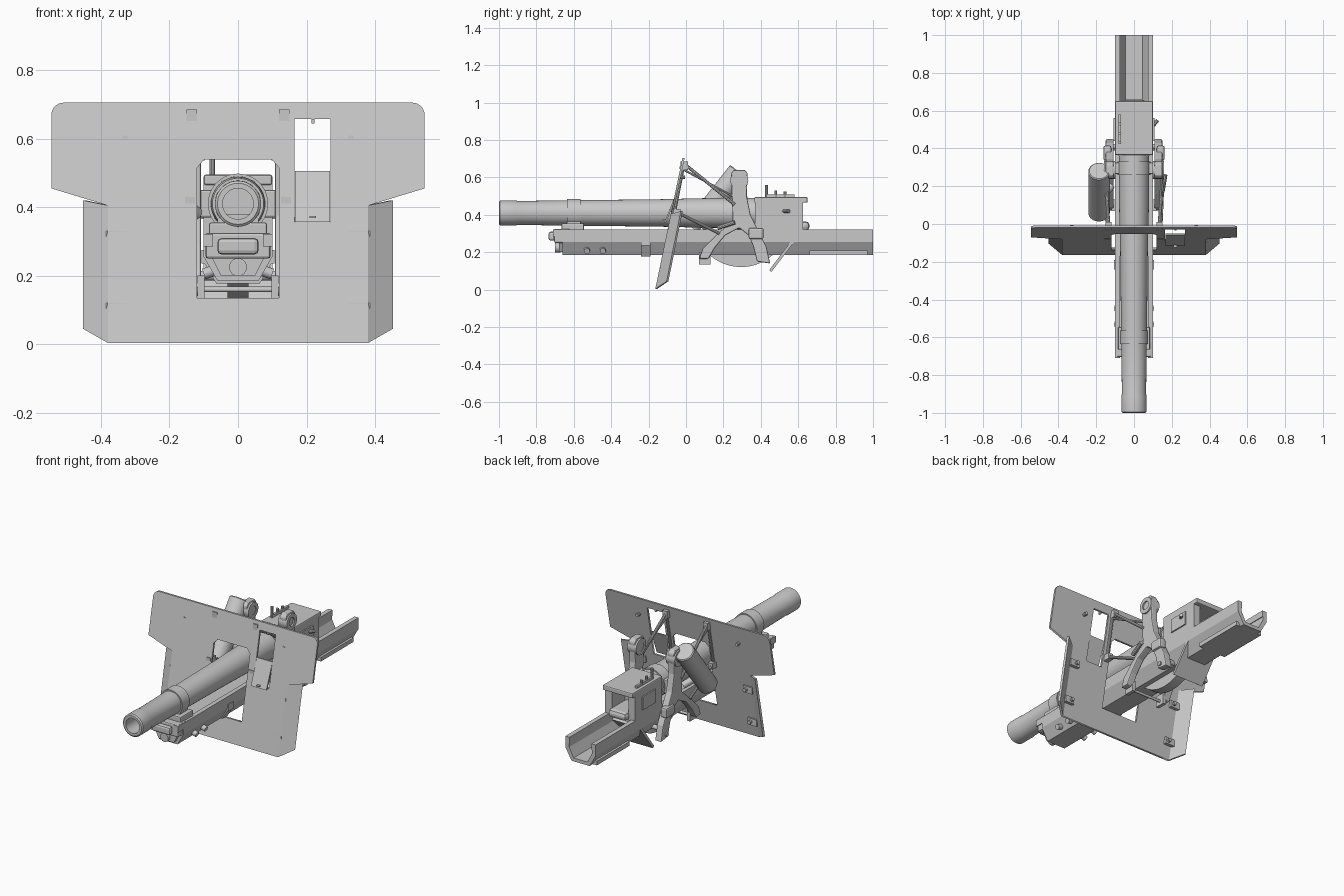
import bpy, bmesh, math
from mathutils import Vector

steel = bpy.data.materials.new("painted_grey_steel")
steel.diffuse_color = (0.58, 0.58, 0.58, 1)


def finish(name, bm, bevel=0, smooth=False):
    bmesh.ops.recalc_face_normals(bm, faces=bm.faces[:])
    me = bpy.data.meshes.new(name)
    bm.to_mesh(me)
    bm.free()
    me.materials.append(steel)
    ob = bpy.data.objects.new(name, me)
    bpy.context.collection.objects.link(ob)
    if bevel:
        m = ob.modifiers.new("bevel", 'BEVEL')
        m.width, m.segments = bevel, 2
    if smooth:
        bpy.ops.object.select_all(action='DESELECT')
        ob.select_set(True)
        bpy.context.view_layer.objects.active = ob
        bpy.ops.object.shade_smooth_by_angle(angle=math.radians(35))
    return ob


def prism(name, pts, axis, a, b, bevel=0):
    """Extrude a profile: axis 'x' takes (y, z) points, axis 'y' takes (x, z) points."""
    put = {'x': lambda p, t: (t, p[0], p[1]), 'y': lambda p, t: (p[0], t, p[1])}[axis]
    bm = bmesh.new()
    lo = [bm.verts.new(put(p, a)) for p in pts]
    hi = [bm.verts.new(put(p, b)) for p in pts]
    bm.faces.new(lo)
    bm.faces.new(hi)
    for i in range(len(pts)):
        j = (i + 1) % len(pts)
        bm.faces.new((lo[i], lo[j], hi[j], hi[i]))
    return finish(name, bm, bevel)


def box(name, x0, x1, y0, y1, z0, z1, bevel=0):
    return prism(name, [(x0, z0), (x1, z0), (x1, z1), (x0, z1)], 'y', y0, y1, bevel)


def lathe(name, prof, start, direction, n=40):
    """Spin a closed (radius, distance) profile about an axis."""
    rot = Vector(direction).to_track_quat('Z', 'Y')
    bm = bmesh.new()
    rings = []
    for k in range(n):
        t = math.tau * k / n
        rings.append([bm.verts.new(Vector(start) + rot @ Vector((r * math.cos(t), r * math.sin(t), d)))
                      for r, d in prof])
    for k in range(n):
        a, b = rings[k], rings[(k + 1) % n]
        for i in range(len(prof)):
            j = (i + 1) % len(prof)
            bm.faces.new((a[i], a[j], b[j], b[i]))
    bmesh.ops.remove_doubles(bm, verts=bm.verts[:], dist=1e-5)
    return finish(name, bm, smooth=True)


def rod(name, p, q, r, n=16):
    d = Vector(q) - Vector(p)
    return lathe(name, [(0, 0), (r, 0), (r, d.length), (0, d.length)], p, d, n)


# Barrel with bore, front collar and trunnion collar
AX = 0.41
lathe("barrel", [(0.045, 0), (0.06, 0), (0.067, 0.006), (0.067, 0.09), (0.064, 0.10), (0.068, 0.4),
                 (0.073, 0.85), (0.079, 1.1), (0.081, 1.4), (0, 1.4), (0, 0.6), (0.045, 0.6)],
      (0, -1, AX), (0, 1, 0), 48)
lathe("front_collar", [(0.06, 0), (0.075, 0), (0.075, 0.07), (0.06, 0.07)], (0, -0.635, AX), (0, 1, 0))
lathe("rear_collar", [(0.07, 0), (0.088, 0), (0.088, 0.07), (0.07, 0.07)], (0, 0.26, AX), (0, 1, 0))
box("collar_foot", -0.06, 0.06, -0.635, -0.565, 0.32, 0.38)
box("collar_base", -0.085, 0.085, -0.665, -0.545, 0.315, 0.355, 0.006)

# Cradle trough with open rear, and its filled front
prism("cradle_trough", [(0.1, 0.29), (0.1, 0.255), (0.06, 0.185), (-0.06, 0.185), (-0.1, 0.255), (-0.1, 0.29),
                        (-0.078, 0.29), (-0.075, 0.262), (-0.046, 0.205), (0.046, 0.205), (0.075, 0.262),
                        (0.078, 0.29)], 'y', -0.66, 1.0)
prism("cradle_core", [(0.08, 0.3), (0.08, 0.26), (0.05, 0.2), (-0.05, 0.2), (-0.08, 0.26), (-0.08, 0.3)],
      'y', -0.68, 0.4)
box("cradle_front_block", -0.095, 0.095, -0.705, -0.62, 0.25, 0.325, 0.008)
box("recoil_plug_plate", -0.06, 0.06, -0.735, -0.70, 0.262, 0.31, 0.012)
rod("recoil_rod_end", (0, -0.70, 0.225), (0, -0.67, 0.225), 0.026, 24)
for s in (-1, 1):
    x0, x1 = sorted((s * 0.073, s * 0.1))
    box("cradle_rail", x0, x1, -0.71, 1.0, 0.285, 0.322)
    x0, x1 = sorted((s * 0.09, s * 0.106))
    box("cradle_band_side", x0, x1, -0.24, -0.19, 0.235, 0.275)
    for y in (-0.53, -0.445):
        rod("cradle_lug", (s * 0.07, y, 0.215), (s * 0.1, y, 0.205), 0.016, 12)
    box("keeper_plate", *sorted((s * 0.06, s * 0.088)), 0.66, 0.97, 0.185, 0.21)
prism("cradle_band", [(0.106, 0.25), (0.064, 0.178), (-0.064, 0.178), (-0.106, 0.25)], 'y', -0.24, -0.19)

# Breech housing, hollow toward the rear
for s in (-1, 1):
    box("breech_cheek", *sorted((s * 0.055, s * 0.1)), 0.37, 0.625, 0.315, 0.475)
    box("breech_side_plate", *sorted((s * 0.1, s * 0.108)), 0.44, 0.56, 0.365, 0.445)
box("breech_block", -0.06, 0.06, 0.37, 0.5, 0.315, 0.475)
box("breech_tray", -0.06, 0.06, 0.48, 0.66, 0.315, 0.365, 0.02)
box("breech_top_plate", -0.1, 0.1, 0.365, 0.65, 0.465, 0.495, 0.006)
box("top_rail", -0.082, -0.068, 0.43, 0.58, 0.495, 0.51)
for y, h in ((0.43, 0.56), (0.48, 0.53), (0.53, 0.525)):
    rod("top_lever", (-0.075, y, 0.49), (-0.075, y, h), 0.008, 10)
rod("breech_handle", (0.1, 0.52, 0.42), (0.125, 0.55, 0.42), 0.01, 10)

# Top carriage arms, trunnions and braces, mirrored
arm = [(0.07, 0.165), (0.12, 0.165), (0.155, 0.225), (0.21, 0.29), (0.285, 0.33), (0.335, 0.29), (0.36, 0.23),
       (0.38, 0.15), (0.45, 0.14), (0.43, 0.23), (0.385, 0.32), (0.345, 0.40), (0.325, 0.50), (0.33, 0.62),
       (0.315, 0.64), (0.255, 0.64), (0.24, 0.62), (0.245, 0.50), (0.25, 0.37), (0.16, 0.29), (0.09, 0.22)]
for s in (-1, 1):
    prism("carriage_arm", arm, 'x', *sorted((s * 0.108, s * 0.15)), bevel=0.006)
    lathe("trunnion_bearing", [(0.025, 0), (0.048, 0), (0.048, 0.06), (0.025, 0.06)],
          (s * 0.098, 0.285, 0.585), (s, 0, 0), 24)
    rod("trunnion_pin", (s * 0.1, 0.285, 0.585), (s * 0.15, 0.285, 0.585), 0.026, 20)
    box("collar_ear", *sorted((s * 0.07, s * 0.13)), 0.265, 0.325, 0.37, 0.45, 0.006)
    box("arm_flange", *sorted((s * 0.12, s * 0.162)), 0.335, 0.415, 0.27, 0.33, 0.01)
    box("foot_pad", *sorted((s * 0.098, s * 0.118)), 0.07, 0.13, 0.135, 0.2)
    rod("foot_bolt", (s * 0.1, 0.4, 0.17), (s * 0.158, 0.4, 0.17), 0.012, 10)
    # shield stays
    rod("upper_stay", (s * 0.135, 0.0, 0.665), (s * 0.15, 0.26, 0.455), 0.009, 10)
    rod("inner_stay", (s * 0.135, -0.01, 0.64), (s * 0.145, 0.25, 0.50), 0.006, 10)
    rod("lower_stay", (s * 0.14, -0.06, 0.42), (s * 0.15, 0.18, 0.30), 0.009, 10)
    rod("post_stay", (s * 0.14, -0.015, 0.65), (s * 0.14, -0.06, 0.42), 0.008, 10)
    box("stay_ear", *sorted((s * 0.12, s * 0.15)), -0.03, 0.01, 0.64, 0.685)
    box("lower_stay_ear", *sorted((s * 0.125, s * 0.155)), -0.08, -0.03, 0.395, 0.43)
rod("foot_crossbar", (-0.115, 0.1, 0.16), (0.115, 0.1, 0.16), 0.008, 12)

# Elevating arc, its pinion and the sloped rear guard
arc = [(0.295 + 0.254 * math.sin(t), 0.375 - 0.254 * math.cos(t))
       for t in (math.radians(-46 + 92 * i / 20) for i in range(21))]
prism("elevating_arc", arc, 'x', -0.03, 0.03)
rod("elevating_shaft", (-0.12, 0.41, 0.2), (0.12, 0.41, 0.2), 0.014, 12)
prism("rear_guard", [(0.445, 0.105), (0.457, 0.095), (0.59, 0.27), (0.578, 0.28)], 'x', -0.1, 0.1)

# Balancing cylinder on the left
lathe("balance_cylinder", [(0, 0), (0.03, 0), (0.03, 0.03), (0.057, 0.03), (0.057, 0.385), (0.052, 0.39), (0, 0.39)],
      (-0.185, 0.04, 0.325), (0, 0.24, 0.305), 32)
rod("cylinder_bracket", (-0.185, 0.13, 0.43), (-0.12, 0.2, 0.38), 0.02, 12)
rod("sight_arm", (0.15, 0.17, 0.33), (0.165, 0.26, 0.36), 0.012, 10)

# Sloped shield with central opening and hatch opening
THICK = 0.012


def shield_y(z):
    return -0.165 + 0.207 * z


def corner(cx, cz, r, a0):
    return [(cx + r * math.cos(math.radians(a0 + 18 * i)), cz + r * math.sin(math.radians(a0 + 18 * i)))
            for i in range(6)]


outline = [(-0.38, 0.004), (0.38, 0.004), (0.38, 0.405), (0.545, 0.455)] \
    + corner(0.51, 0.67, 0.035, 0) + corner(-0.51, 0.67, 0.035, 90) + [(-0.545, 0.455), (-0.38, 0.405)]
gun_hole = [(-0.12, 0.135), (0.12, 0.135), (0.12, 0.515), (0.098, 0.54), (-0.098, 0.54), (-0.12, 0.515)]
hatch_hole = [(0.165, 0.357), (0.27, 0.357), (0.27, 0.658), (0.165, 0.658)]
cu = bpy.data.curves.new("shield_outline", 'CURVE')
cu.dimensions, cu.fill_mode, cu.extrude = '2D', 'BOTH', THICK / 2
for loop in (outline, gun_hole, hatch_hole):
    sp = cu.splines.new('POLY')
    sp.points.add(len(loop) - 1)
    sp.use_cyclic_u = True
    for pt, (x, z) in zip(sp.points, loop):
        pt.co = (x, z, 0, 1)
tmp = bpy.data.objects.new("shield_outline", cu)
bpy.context.collection.objects.link(tmp)
flat = bpy.data.meshes.new_from_object(tmp.evaluated_get(bpy.context.evaluated_depsgraph_get()))
bpy.data.objects.remove(tmp)
bm = bmesh.new()
bm.from_mesh(flat)
bmesh.ops.remove_doubles(bm, verts=bm.verts[:], dist=1e-5)
for v in bm.verts:
    x, z, w = v.co
    v.co = (x, shield_y(z) + THICK / 2 - w, z)
finish("shield", bm)

# Hatch door swung out at its lower edge
prism("hatch_door", [(-0.058, 0.505), (-0.05, 0.505), (-0.107, 0.357), (-0.116, 0.357)], 'x', 0.166, 0.269)
box("hatch_latch", 0.208, 0.228, -0.125, -0.11, 0.368, 0.374)
box("hatch_catch", 0.214, 0.224, -0.034, -0.022, 0.645, 0.658)

# Folded side flaps with hinges
for s in (-1, 1):
    bm = bmesh.new()
    quad = [(0.38, shield_y(0.004), 0.004), (0.452, -0.104, 0.045), (0.452, -0.028, 0.42),
            (0.38, shield_y(0.405), 0.405)]
    fr = [bm.verts.new((s * x, y, z)) for x, y, z in quad]
    bk = [bm.verts.new((s * (x - 0.007), y + 0.01, z)) for x, y, z in quad]
    bm.faces.new(fr)
    bm.faces.new(bk)
    for i in range(4):
        j = (i + 1) % 4
        bm.faces.new((fr[i], fr[j], bk[j], bk[i]))
    finish("side_flap", bm)
    for z in (0.1, 0.31):
        y = shield_y(z) + THICK
        box("flap_hinge", *sorted((s * 0.325, s * 0.385)), y - 0.008, y + 0.014, z - 0.02, z + 0.02)
        rod("hinge_bolt", (s * 0.345, y, z), (s * 0.345, y + 0.03, z), 0.011, 10)
    rod("shield_knob", (s * 0.33, shield_y(0.6), 0.6), (s * 0.33, shield_y(0.6) + 0.035, 0.6), 0.01, 10)
